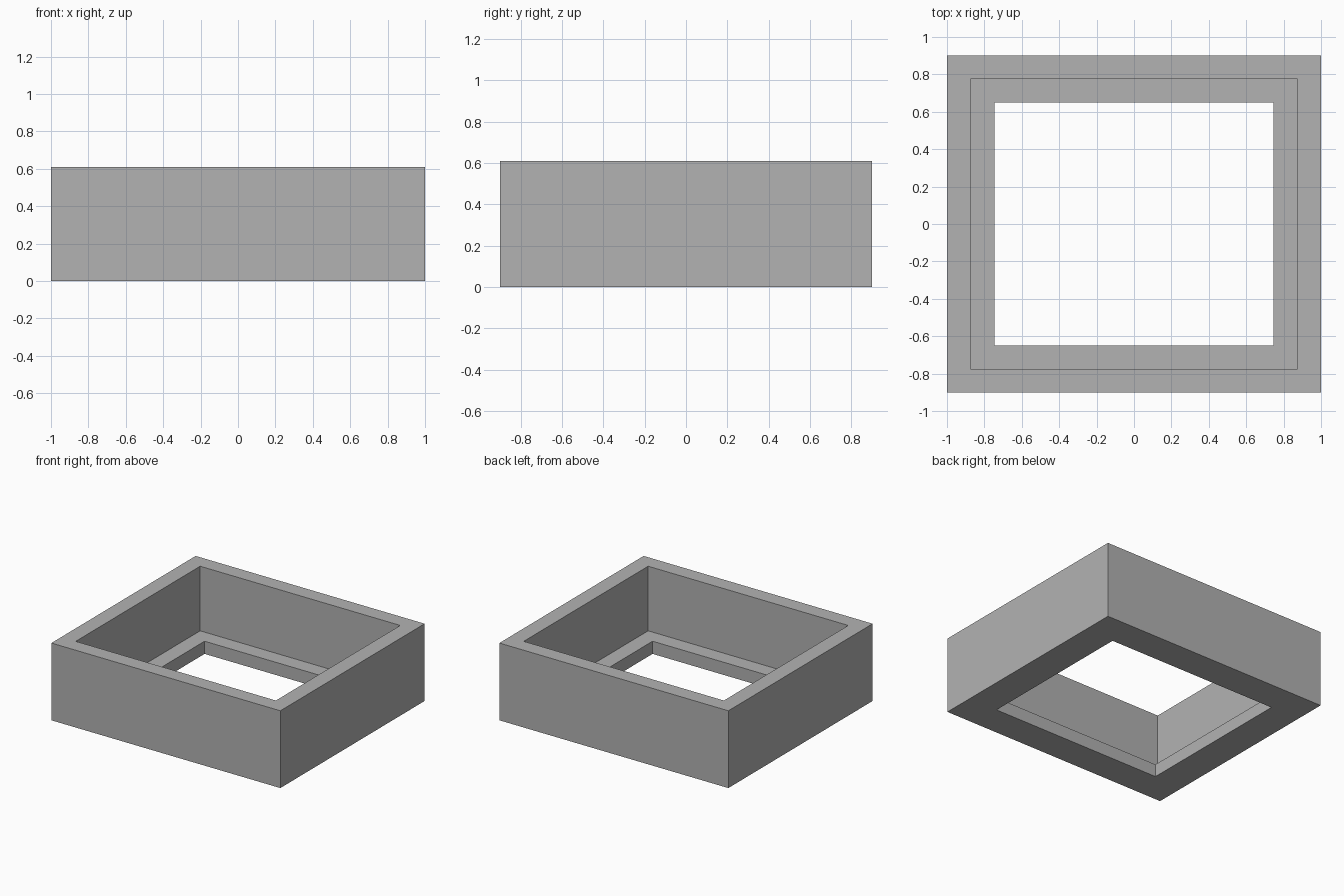
import bpy
import bmesh

cube = bpy.data.objects.get("Cube")
if cube:
    bpy.data.objects.remove(cube, do_unlink=True)

HEIGHT, LEDGE = 0.61, 0.1
OUTER, RECESS, OPENING = (1.0, 0.9), (0.874, 0.776), (0.747, 0.65)

# Single grey material
grey = bpy.data.materials.new("plain_grey")
grey.use_nodes = True
colour = (0.448, 0.448, 0.448, 1.0)
grey.diffuse_color = colour
grey.node_tree.nodes["Principled BSDF"].inputs["Base Color"].default_value = colour

# Stepped wall section: outer wall, rim, recess wall, ledge, opening wall
section = [(OUTER, 0), (OUTER, HEIGHT), (RECESS, HEIGHT),
           (RECESS, LEDGE), (OPENING, LEDGE), (OPENING, 0)]

bm = bmesh.new()
rings = [[bm.verts.new((sx * size[0], sy * size[1], z))
          for sx, sy in ((-1, -1), (1, -1), (1, 1), (-1, 1))]
         for size, z in section]

# Join each ring to the next, closing the section along the underside
for i, ring in enumerate(rings):
    following = rings[(i + 1) % len(rings)]
    for j in range(4):
        k = (j + 1) % 4
        bm.faces.new((ring[j], ring[k], following[k], following[j]))
bmesh.ops.recalc_face_normals(bm, faces=bm.faces)

mesh = bpy.data.meshes.new("stepped_frame")
bm.to_mesh(mesh)
bm.free()
mesh.materials.append(grey)
frame = bpy.data.objects.new("stepped_frame", mesh)
bpy.context.collection.objects.link(frame)
